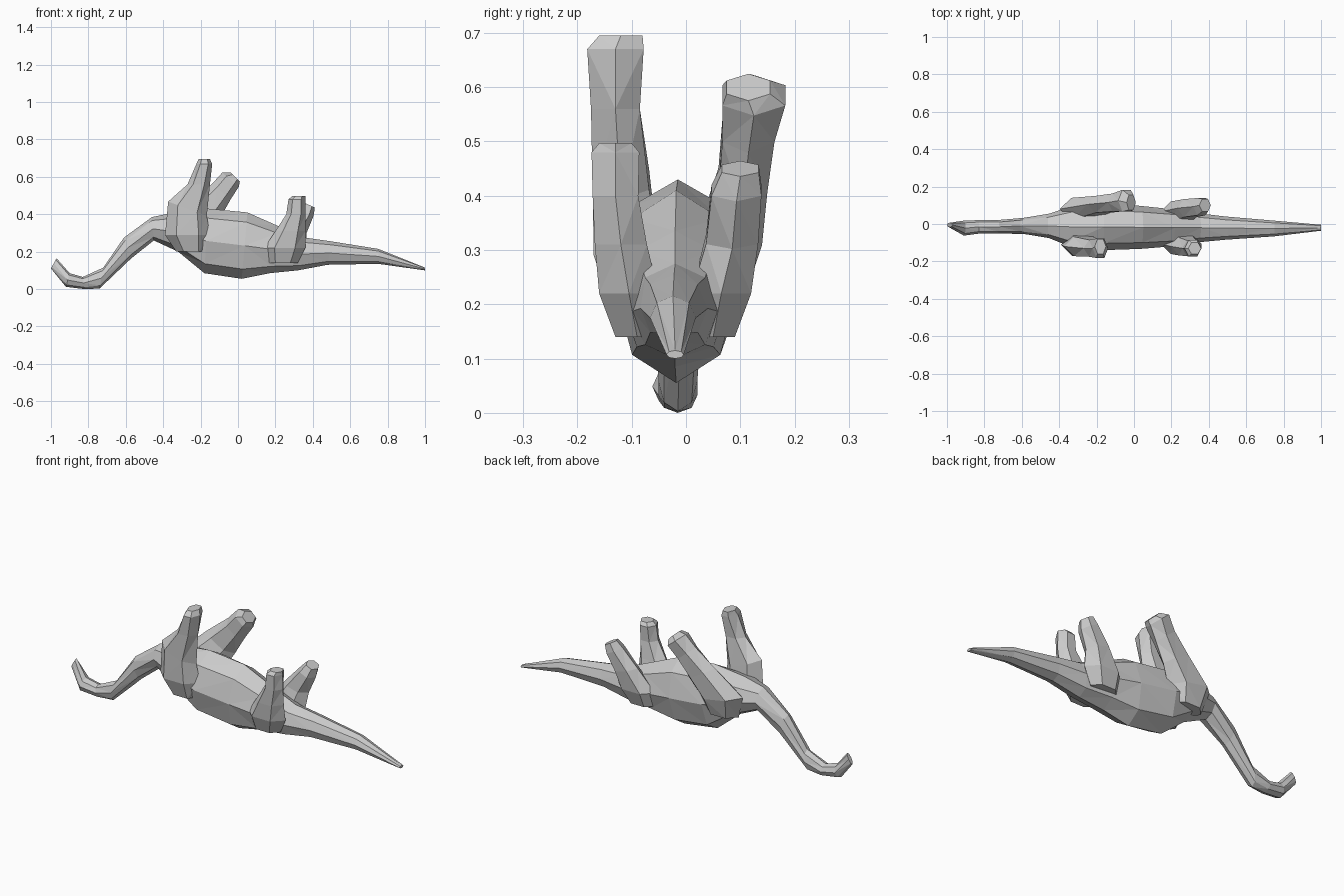
import bpy, bmesh
from math import sin, cos, pi, radians
from mathutils import Vector


def loft(name, rings, sides, phase=0.0):
    """Skin a closed faceted tube over rings given as (centre, axis_u, axis_v)."""
    bm = bmesh.new()
    loops = []
    for c, u, v in rings:
        loops.append([bm.verts.new(c + u * cos(phase + 2 * pi * i / sides)
                                   + v * sin(phase + 2 * pi * i / sides))
                      for i in range(sides)])
    for a, b in zip(loops, loops[1:]):
        for i in range(sides):
            j = (i + 1) % sides
            bm.faces.new((a[i], a[j], b[j], b[i]))
    bm.faces.new(loops[0])
    bm.faces.new(loops[-1])
    bmesh.ops.triangulate(bm, faces=bm.faces[:])
    bmesh.ops.recalc_face_normals(bm, faces=bm.faces[:])
    mesh = bpy.data.meshes.new(name)
    bm.to_mesh(mesh)
    bm.free()
    obj = bpy.data.objects.new(name, mesh)
    bpy.context.collection.objects.link(obj)
    return obj


def spine(name, stations, sides=8):
    """Stations: upper x, upper z, lower x, lower z, centre y, half width."""
    rings = []
    for xt, zt, xb, zb, y, w in stations:
        top, bottom = Vector((xt, y, zt)), Vector((xb, y, zb))
        rings.append(((top + bottom) / 2, Vector((0, w, 0)), (top - bottom) / 2))
    return loft(name, rings, sides)


def leg(name, sections):
    """Sections: centre x, y, z, half length, half width, tilt in degrees."""
    rings = []
    for x, y, z, rx, ry, tilt in sections:
        t = radians(tilt)
        rings.append((Vector((x, y, z)), Vector((rx * cos(t), 0, -rx * sin(t))),
                      Vector((0, ry / cos(pi / 6), 0))))
    return loft(name, rings, 6)


# Head, neck, belly and tail in one skin
spine("body", [
    (-0.97, 0.165, -1.00, 0.11, -0.005, 0.012),
    (-0.90, 0.085, -0.92, 0.012, -0.022, 0.040),
    (-0.83, 0.065, -0.82, 0.00, -0.015, 0.036),
    (-0.72, 0.115, -0.74, 0.003, -0.015, 0.036),
    (-0.61, 0.275, -0.57, 0.165, -0.01, 0.043),
    (-0.46, 0.385, -0.45, 0.26, -0.01, 0.065),
    (-0.34, 0.410, -0.32, 0.20, -0.015, 0.110),
    (-0.16, 0.430, -0.18, 0.085, -0.015, 0.125),
    (0.05, 0.410, 0.02, 0.055, -0.018, 0.115),
    (0.22, 0.335, 0.17, 0.085, -0.02, 0.100),
    (0.36, 0.275, 0.32, 0.10, -0.02, 0.078),
    (0.50, 0.255, 0.48, 0.13, -0.022, 0.062),
    (0.75, 0.215, 0.75, 0.135, -0.024, 0.042),
    (1.00, 0.115, 1.00, 0.10, -0.02, 0.016),
])

# Front legs, pointing up
leg("front_leg_near", [
    (-0.25, -0.090, 0.20, 0.08, 0.050, 0),
    (-0.27, -0.110, 0.29, 0.12, 0.060, 0),
    (-0.27, -0.120, 0.43, 0.11, 0.052, 20),
    (-0.21, -0.130, 0.56, 0.06, 0.045, 0),
    (-0.18, -0.130, 0.67, 0.042, 0.052, 0),
    (-0.18, -0.120, 0.695, 0.03, 0.040, 0),
])
leg("front_leg_far", [
    (-0.27, 0.060, 0.22, 0.09, 0.050, 0),
    (-0.27, 0.080, 0.32, 0.13, 0.060, 10),
    (-0.17, 0.105, 0.43, 0.09, 0.045, 30),
    (-0.09, 0.115, 0.52, 0.065, 0.048, 40),
    (-0.04, 0.125, 0.585, 0.058, 0.058, 40),
    (-0.015, 0.115, 0.60, 0.035, 0.040, 45),
])

# Rear legs, pointing up
leg("rear_leg_near", [
    (0.24, -0.090, 0.14, 0.08, 0.040, 0),
    (0.25, -0.105, 0.22, 0.11, 0.055, 0),
    (0.28, -0.120, 0.31, 0.08, 0.048, 0),
    (0.31, -0.130, 0.40, 0.052, 0.042, 0),
    (0.315, -0.130, 0.48, 0.045, 0.044, 0),
    (0.325, -0.130, 0.497, 0.035, 0.030, 0),
])
leg("rear_leg_far", [
    (0.23, 0.050, 0.14, 0.08, 0.040, 0),
    (0.25, 0.065, 0.22, 0.11, 0.055, 0),
    (0.30, 0.085, 0.32, 0.07, 0.048, 15),
    (0.36, 0.093, 0.41, 0.048, 0.046, 25),
    (0.38, 0.100, 0.45, 0.034, 0.034, 25),
])
